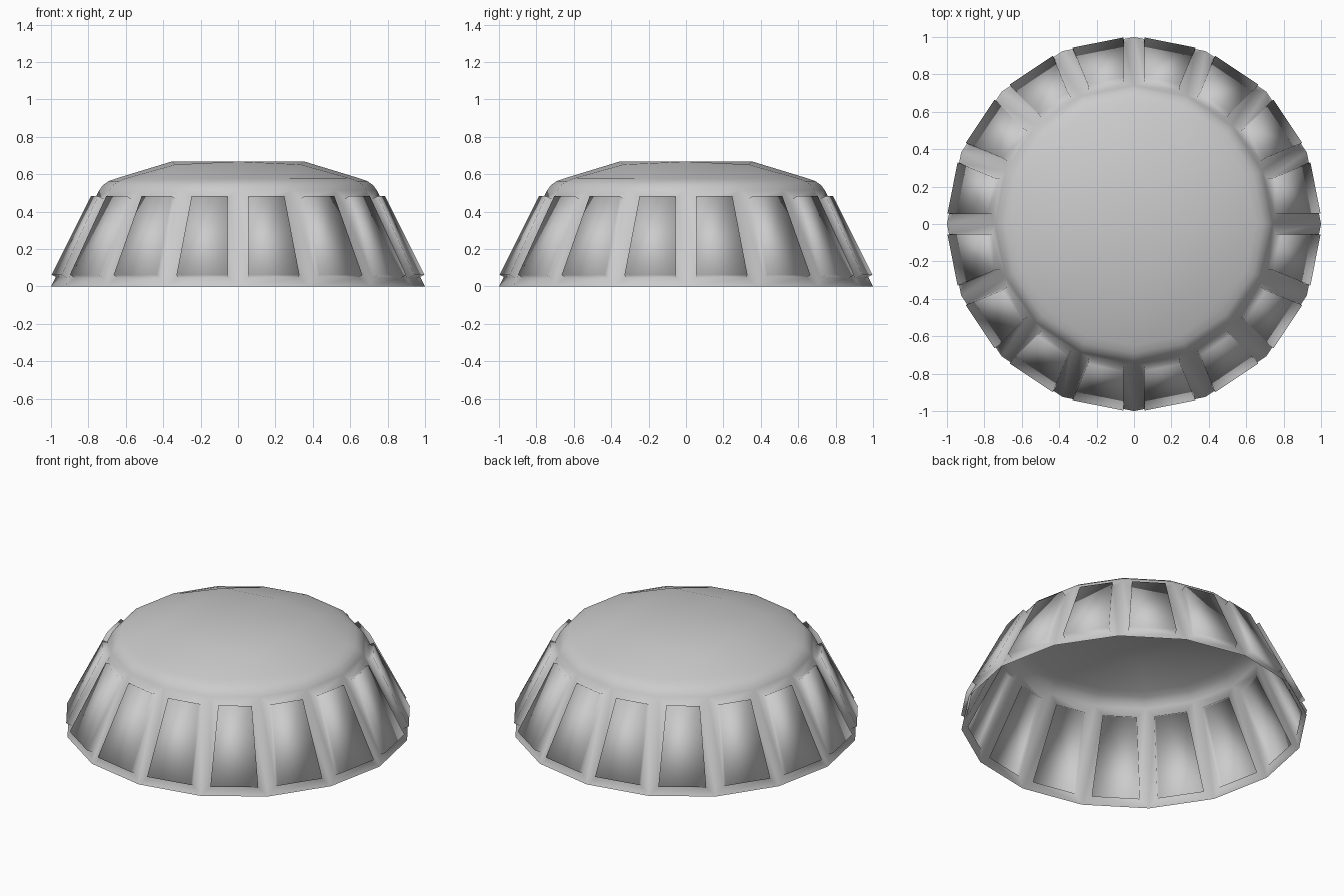
import bpy, bmesh
from math import sin, cos, pi

if "Cube" in bpy.data.objects:
    bpy.data.objects.remove(bpy.data.objects["Cube"])

SIDES = 16
# (radius, height) from the open rim up over the rounded shoulder
PROFILE = [(1.0, 0.0), (0.742, 0.515), (0.722, 0.542), (0.692, 0.563), (0.65, 0.578)]

bm = bmesh.new()

# Rings of the sloping wall and shoulder
rings = [[bm.verts.new((r * cos(2 * pi * i / SIDES), r * sin(2 * pi * i / SIDES), z))
          for i in range(SIDES)] for r, z in PROFILE]
wall = []
for level, (lo, hi) in enumerate(zip(rings, rings[1:])):
    for i in range(SIDES):
        j = (i + 1) % SIDES
        face = bm.faces.new((lo[i], lo[j], hi[j], hi[i]))
        if level == 0:
            wall.append(face)

# Low domed top: a 4 x 4 quad grid stitched to the last ring
grid = {}
for k in range(4):
    top = rings[-1]
    grid[2, k - 2] = top[(k - 2) % SIDES]
    grid[2 - k, 2] = top[(2 + k) % SIDES]
    grid[-2, 2 - k] = top[(6 + k) % SIDES]
    grid[k - 2, -2] = top[(10 + k) % SIDES]
for x in (-1, 0, 1):
    for y in (-1, 0, 1):
        corner = x != 0 and y != 0
        s = 0.335 if corner else 0.355
        grid[x, y] = bm.verts.new((s * x, s * y, 0.652 if corner else 0.668))
for x in range(-2, 2):
    for y in range(-2, 2):
        bm.faces.new((grid[x, y], grid[x + 1, y], grid[x + 1, y + 1], grid[x, y + 1]))

# Raised panels: inset each wall face, then push it straight out
bm.normal_update()
bmesh.ops.inset_individual(bm, faces=wall, thickness=0.052, use_even_offset=True)
bm.normal_update()
for face in bmesh.ops.extrude_discrete_faces(bm, faces=wall)["faces"]:
    face.normal_update()
    bmesh.ops.translate(bm, verts=face.verts, vec=face.normal * 0.035)

bmesh.ops.recalc_face_normals(bm, faces=bm.faces)
for f in bm.faces:
    f.smooth = True

mesh = bpy.data.meshes.new("panelled_cap")
bm.to_mesh(mesh)
bm.free()
cap = bpy.data.objects.new("panelled_cap", mesh)
bpy.context.collection.objects.link(cap)
